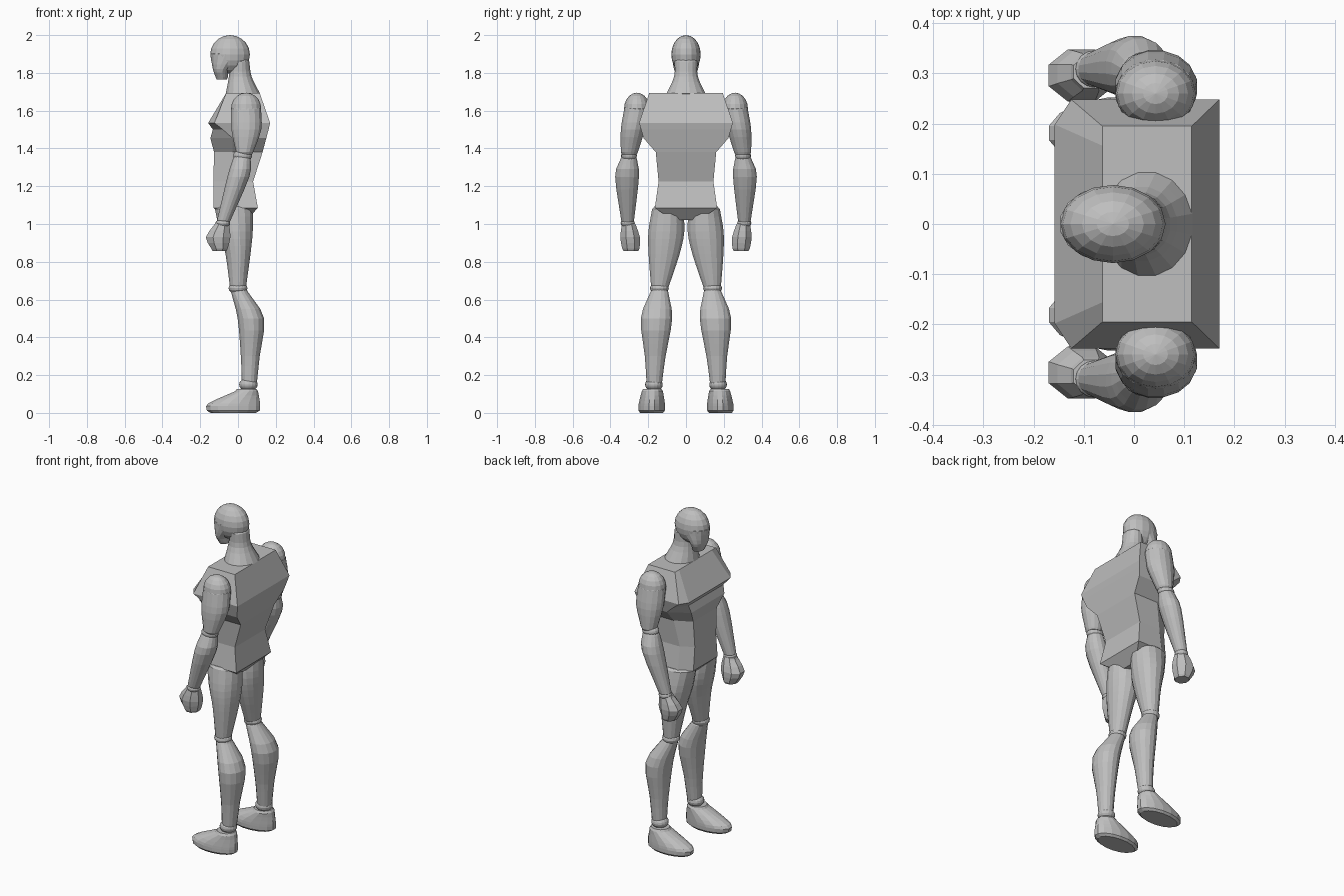
import bpy, bmesh, math
from mathutils import Matrix, Vector

if "Cube" in bpy.data.objects:
    bpy.data.objects.remove(bpy.data.objects["Cube"])

grey = bpy.data.materials.new("plain_grey")
grey.diffuse_color = (0.52, 0.52, 0.52, 1)
grey.use_nodes = True
grey.node_tree.nodes["Principled BSDF"].inputs["Base Color"].default_value = grey.diffuse_color


def finish(name, bm):
    bmesh.ops.recalc_face_normals(bm, faces=bm.faces)
    me = bpy.data.meshes.new(name)
    bm.to_mesh(me)
    bm.free()
    me.materials.append(grey)
    bpy.context.collection.objects.link(bpy.data.objects.new(name, me))


def skin(name, rings):
    """Bridge a stack of point rings and cap both ends."""
    bm = bmesh.new()
    loops = [[bm.verts.new(p) for p in ring] for ring in rings]
    n = len(loops[0])
    for a, b in zip(loops, loops[1:]):
        for i in range(n):
            j = (i + 1) % n
            bm.faces.new((a[i], a[j], b[j], b[i]))
    bm.faces.new(loops[0])
    bm.faces.new(loops[-1])
    finish(name, bm)


def limb(name, sections, side=1, sides=16, steps=3, lip=0.012):
    """Smooth loft through (x, y, z, radius x, radius y) with rounded ends."""
    s = [Vector(c) for c in sections]
    s = [2 * s[0] - s[1]] + s + [2 * s[-1] - s[-2]]
    path = []
    for a, b, c, d in zip(s, s[1:], s[2:], s[3:]):
        for k in range(steps):
            t = k / steps
            path.append(b + (c - a) * t / 2 + (2 * a - 5 * b + 4 * c - d) * t**2 / 2
                        + (3 * b - a - 3 * c + d) * t**3 / 2)
    path.append(s[-2])

    def end(v, dz):
        return Vector((v[0], v[1], v[2] + dz, v[3] * 0.86, v[4] * 0.86))
    path = [end(path[0], lip)] + path + [end(path[-1], -lip)]
    grow = 1 / math.cos(math.pi / sides)
    angles = [2 * math.pi * (i + 0.5) / sides for i in range(sides)]
    skin(name, [[(x + rx * grow * math.cos(a), side * (y + ry * grow * math.sin(a)), z)
                 for a in angles] for x, y, z, rx, ry in path])


def ball(name, x, y, z, rx, ry, rz, side=1):
    """Faceted ellipsoid for joints and skull."""
    bm = bmesh.new()
    bmesh.ops.create_uvsphere(bm, u_segments=16, v_segments=10, radius=1)
    bm.transform(Matrix.Translation((x, side * y, z)) @ Matrix.Diagonal((rx, ry, rz, 1)))
    finish(name, bm)


# Torso: front x, side x, back x, half width, z; the front is narrower than the sides
torso = [(-.063, -.063, .115, .195, 1.693), (-.158, -.125, .170, .248, 1.535),
         (-.133, -.080, .162, .238, 1.50), (-.146, -.030, .150, .225, 1.455),
         (-.127, -.030, .130, .160, 1.38), (-.130, -.060, .080, .145, 1.225),
         (-.130, -.060, .105, .165, 1.085), (-.060, -.030, .045, .070, 1.02)]
rings = []
for f, s, b, w, z in torso:
    fw = w * (0.8 if z > 1.5 else 0.7)
    rings.append([(f, -fw, z), (s, -w, z), (b, -w, z), (b, w, z), (s, w, z), (f, fw, z)])
skin("torso", rings)

# Head and neck
ball("head", -.042, 0, 1.898, .105, .078, .102)
limb("face", [(-.045, 0, 1.90, .102, .075), (-.088, 0, 1.82, .045, .064),
              (-.086, 0, 1.777, .032, .045)])
limb("neck", [(.010, 0, 1.86, .050, .060), (.012, 0, 1.78, .060, .063),
              (.026, 0, 1.69, .091, .104)])

# Limbs and joints, repeated on both sides
arm = {"upper_arm": [(.043, .260, 1.61, .079, .067), (.044, .281, 1.50, .079, .064),
                     (.035, .300, 1.38, .045, .045)],
       "forearm": [(.020, .303, 1.345, .047, .043), (.002, .312, 1.25, .058, .063),
                   (-.075, .309, 1.02, .036, .034)]}
hand = [(-.086, .303, .995, .040, .037), (-.105, .296, .93, .065, .052),
        (-.098, .292, .87, .043, .046)]
leg = {"thigh": [(-.022, .097, 1.08, .100, .082), (-.010, .104, .96, .088, .095),
                 (0, .116, .84, .066, .082), (0, .138, .67, .043, .047)],
       "calf": [(.008, .141, .64, .045, .047), (.068, .156, .50, .070, .083),
                (.065, .163, .30, .050, .055), (.060, .168, .16, .040, .041)],
       "foot": [(.046, .178, .115, .060, .056), (-.020, .181, .050, .137, .069),
                (-.025, .182, .012, .140, .070)]}
joints = {"shoulder": (.043, .260, 1.610, .080, .068, .085),
          "elbow": (.025, .302, 1.362, .050, .042, .034),
          "wrist": (-.079, .309, 1.005, .038, .037, .026),
          "knee": (0, .141, .660, .050, .050, .032),
          "ankle": (.055, .170, .150, .049, .047, .036)}
for side, tag in ((1, "left"), (-1, "right")):
    for part, sections in {**arm, **leg}.items():
        limb(f"{part}_{tag}", sections, side)
    limb(f"hand_{tag}", hand, side, sides=8, steps=2)
    for part, size in joints.items():
        ball(f"{part}_{tag}", *size, side)
